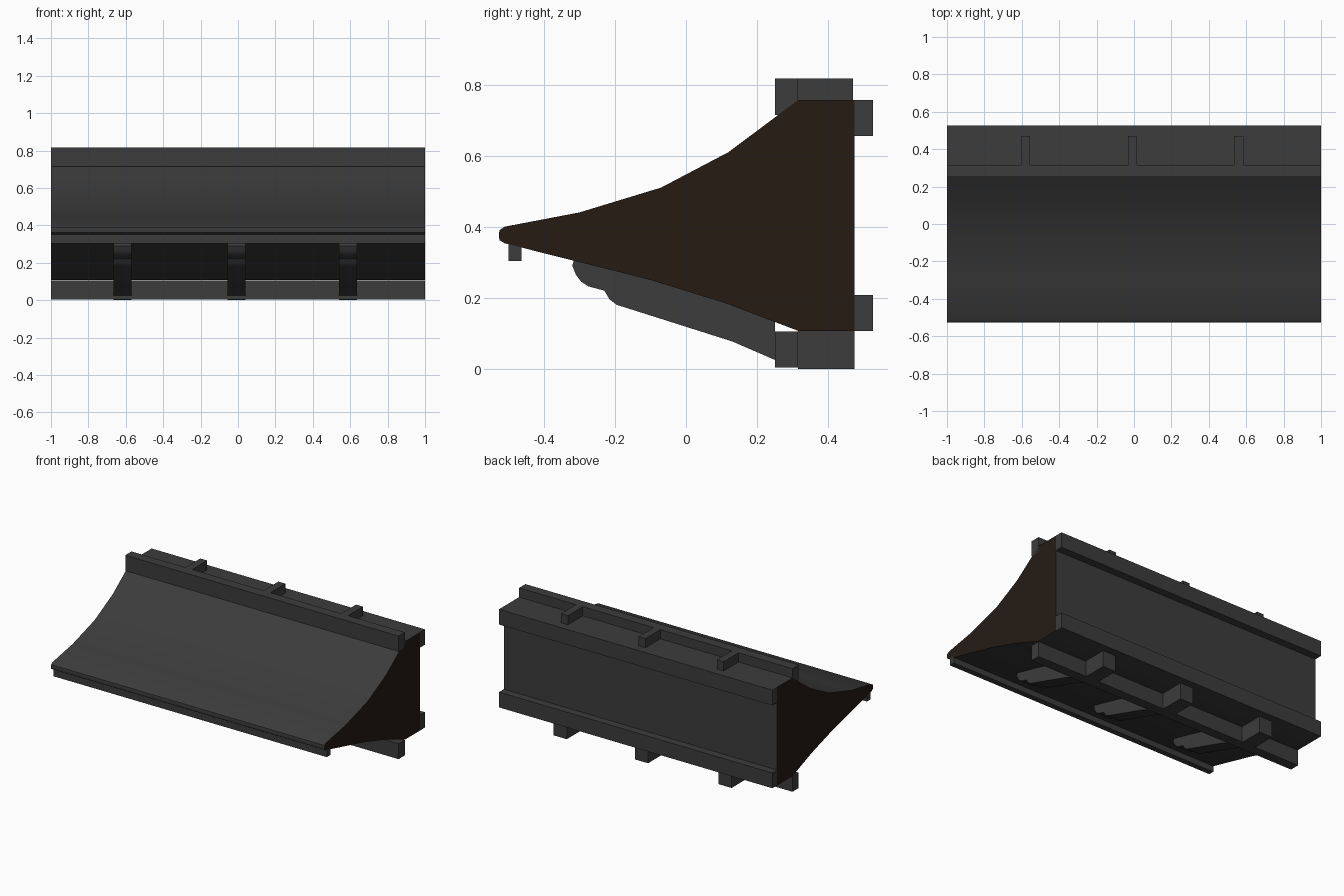
import bpy, bmesh

if "Cube" in bpy.data.objects:
    bpy.data.objects.remove(bpy.data.objects["Cube"])


def material(name, rgb):
    m = bpy.data.materials.new(name)
    m.diffuse_color = (*rgb, 1)
    m.use_nodes = True
    m.node_tree.nodes["Principled BSDF"].inputs["Base Color"].default_value = m.diffuse_color
    return m


METAL = material("dark_metal", (0.045, 0.045, 0.045))
END = material("end_brown", (0.019, 0.011, 0.007))


def extrude_x(name, profile, x0, x1, cap=None):
    """Extrude a (y, z) profile along x from x0 to x1."""
    bm = bmesh.new()
    face = bm.faces.new([bm.verts.new((x0, y, z)) for y, z in profile])
    out = bmesh.ops.extrude_face_region(bm, geom=[face])
    verts = [v for v in out["geom"] if isinstance(v, bmesh.types.BMVert)]
    bmesh.ops.translate(bm, vec=(x1 - x0, 0, 0), verts=verts)
    bmesh.ops.recalc_face_normals(bm, faces=bm.faces)
    mesh = bpy.data.meshes.new(name)
    mesh.materials.append(METAL)
    if cap:
        mesh.materials.append(cap)
        for f in bm.faces:
            f.material_index = int(abs(f.normal.x) > 0.9)
    bm.to_mesh(mesh)
    bm.free()
    obj = bpy.data.objects.new(name, mesh)
    bpy.context.collection.objects.link(obj)
    return obj


def bar(name, y0, y1, z0, z1, x0=-1, x1=1):
    return extrude_x(name, [(y0, z0), (y1, z0), (y1, z1), (y0, z1)], x0, x1)


def shade(obj):
    bpy.ops.object.select_all(action='DESELECT')
    obj.select_set(True)
    bpy.context.view_layer.objects.active = obj
    bpy.ops.object.shade_smooth_by_angle(angle=0.6)


# Flared wedge body with dark end faces
body = extrude_x("body", [
    (-0.527, 0.375), (-0.525, 0.39), (-0.51, 0.40), (-0.30, 0.44),
    (-0.07, 0.51), (0.12, 0.61), (0.315, 0.756), (0.475, 0.756),
    (0.475, 0.107), (0.315, 0.107), (0.11, 0.185), (-0.10, 0.25),
    (-0.51, 0.353), (-0.525, 0.362)], -1, 1, END)
shade(body)

# Full length rails
bar("top_front_rail", 0.25, 0.315, 0.715, 0.817)
bar("bottom_front_rail", 0.25, 0.315, 0.003, 0.105)
bar("back_top_rail", 0.475, 0.526, 0.655, 0.756)
bar("back_bottom_rail", 0.475, 0.526, 0.107, 0.208)
bar("nose_strip", -0.50, -0.463, 0.303, 0.355)

# Small cleats on the top ledge
for i, x in enumerate((-0.58, -0.008, 0.56)):
    bar(f"top_cleat_{i}", 0.315, 0.47, 0.75, 0.817, x - 0.025, x + 0.025)

# Curved brackets under the body, each with a block behind the rail
bracket = [
    (-0.32, 0.29), (-0.31, 0.265), (-0.295, 0.245), (-0.275, 0.232),
    (-0.23, 0.22), (-0.215, 0.195), (-0.195, 0.18), (0.13, 0.077),
    (0.25, 0.025), (0.25, 0.135), (0.11, 0.19), (-0.10, 0.255), (-0.315, 0.308)]
for i, x in enumerate((-0.618, -0.007, 0.588)):
    shade(extrude_x(f"lower_bracket_{i}", bracket, x - 0.048, x + 0.048))
    bar(f"bottom_block_{i}", 0.315, 0.475, 0, 0.11, x - 0.048, x + 0.048)
